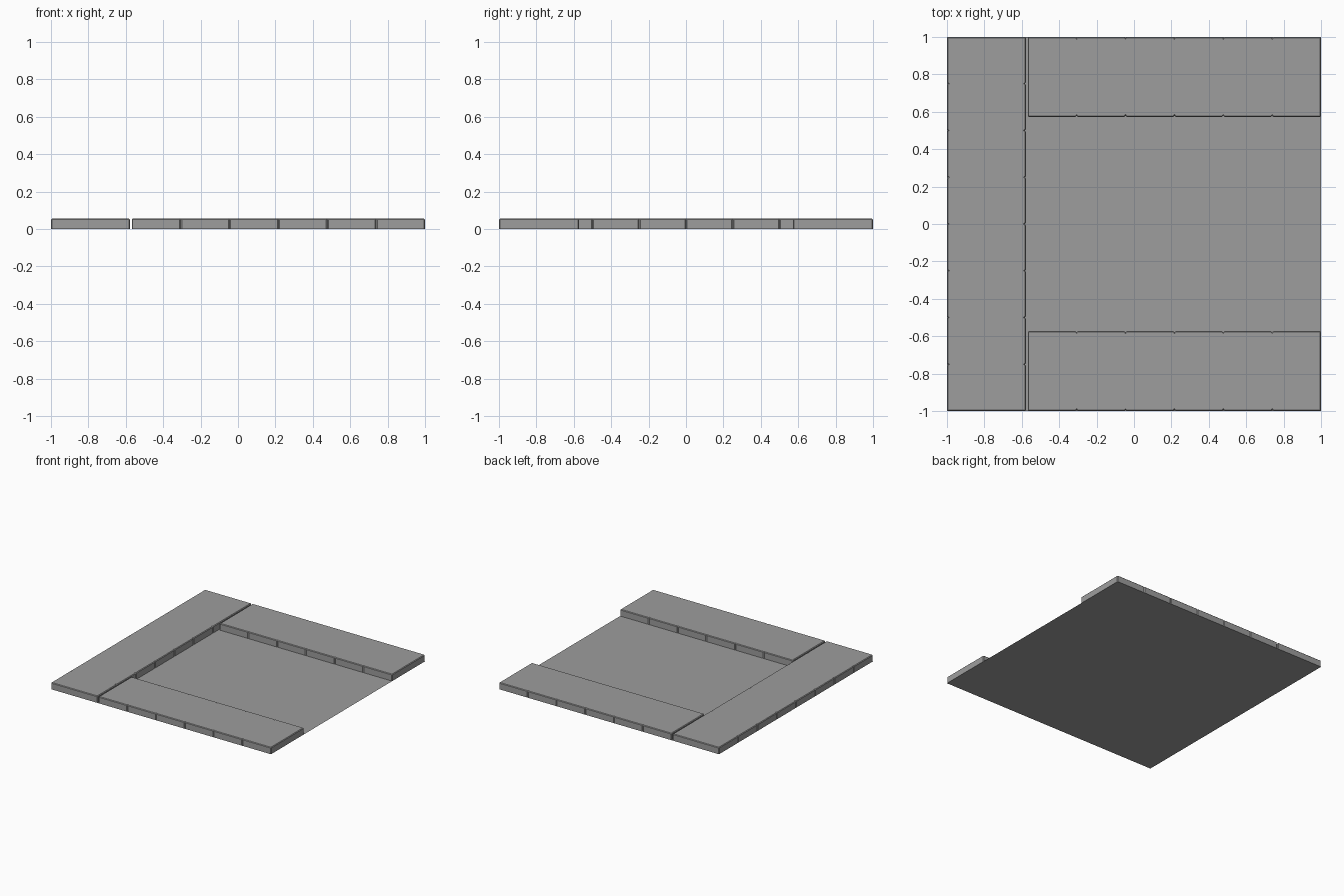
import bpy
import bmesh

if "Cube" in bpy.data.objects:
    bpy.data.objects.remove(bpy.data.objects["Cube"], do_unlink=True)

HEIGHT = 0.055    # kerb height
CHAMFER = 0.005   # worn edges and corners
NOTCH = 0.006     # joint between neighbouring slabs

stone = bpy.data.materials.new("grey_stone")
stone.use_nodes = True
grey = (0.34, 0.34, 0.34, 1)
stone.diffuse_color = grey
stone.node_tree.nodes["Principled BSDF"].inputs["Base Color"].default_value = grey


def finish(name, bm):
    mesh = bpy.data.meshes.new(name)
    bm.to_mesh(mesh)
    bm.free()
    mesh.materials.append(stone)
    obj = bpy.data.objects.new(name, mesh)
    bpy.context.collection.objects.link(obj)
    return obj


def half_outline(length, width, slabs):
    """One long side and its two cut corners, with a notch at each joint."""
    a, b = length / 2, width / 2
    pts = [(-a, -b + CHAMFER), (-a + CHAMFER, -b)]
    for i in range(1, slabs):
        u = -a + length * i / slabs
        pts += [(u - NOTCH, -b), (u, -b + NOTCH), (u + NOTCH, -b)]
    return pts + [(a - CHAMFER, -b), (a, -b + CHAMFER)]


def kerb(name, x0, x1, y0, y1, slabs):
    """A row of slabs along its longer direction, open underneath."""
    cx, cy, w, d = (x0 + x1) / 2, (y0 + y1) / 2, x1 - x0, y1 - y0
    half = half_outline(max(w, d), min(w, d), slabs)
    outline = half + [(-u, -v) for u, v in half]
    if d > w:
        outline = [(-v, u) for u, v in outline]
    bm = bmesh.new()
    low, high = [[bm.verts.new((cx + u, cy + v, z)) for u, v in outline]
                 for z in (0, HEIGHT - CHAMFER)]
    for i in range(len(low)):
        j = (i + 1) % len(low)
        bm.faces.new((low[i], low[j], high[j], high[i]))
    top = bm.faces.new(high)
    bm.normal_update()
    # chamfered upper rim
    bmesh.ops.inset_region(bm, faces=[top], thickness=CHAMFER, depth=0,
                           use_even_offset=True)
    for v in top.verts:
        v.co.z = HEIGHT
    return finish(name, bm)


# Flat ground sheet
ground = bmesh.new()
bmesh.ops.create_grid(ground, x_segments=1, y_segments=1, size=1)
finish("ground_sheet", ground)

# Raised kerbs on three sides
kerb("right_kerb", -1, -0.578, -1, 1, 8)
kerb("front_kerb", -0.568, 1, -1, -0.573, 6)
kerb("back_kerb", -0.568, 1, 0.573, 1, 6)
